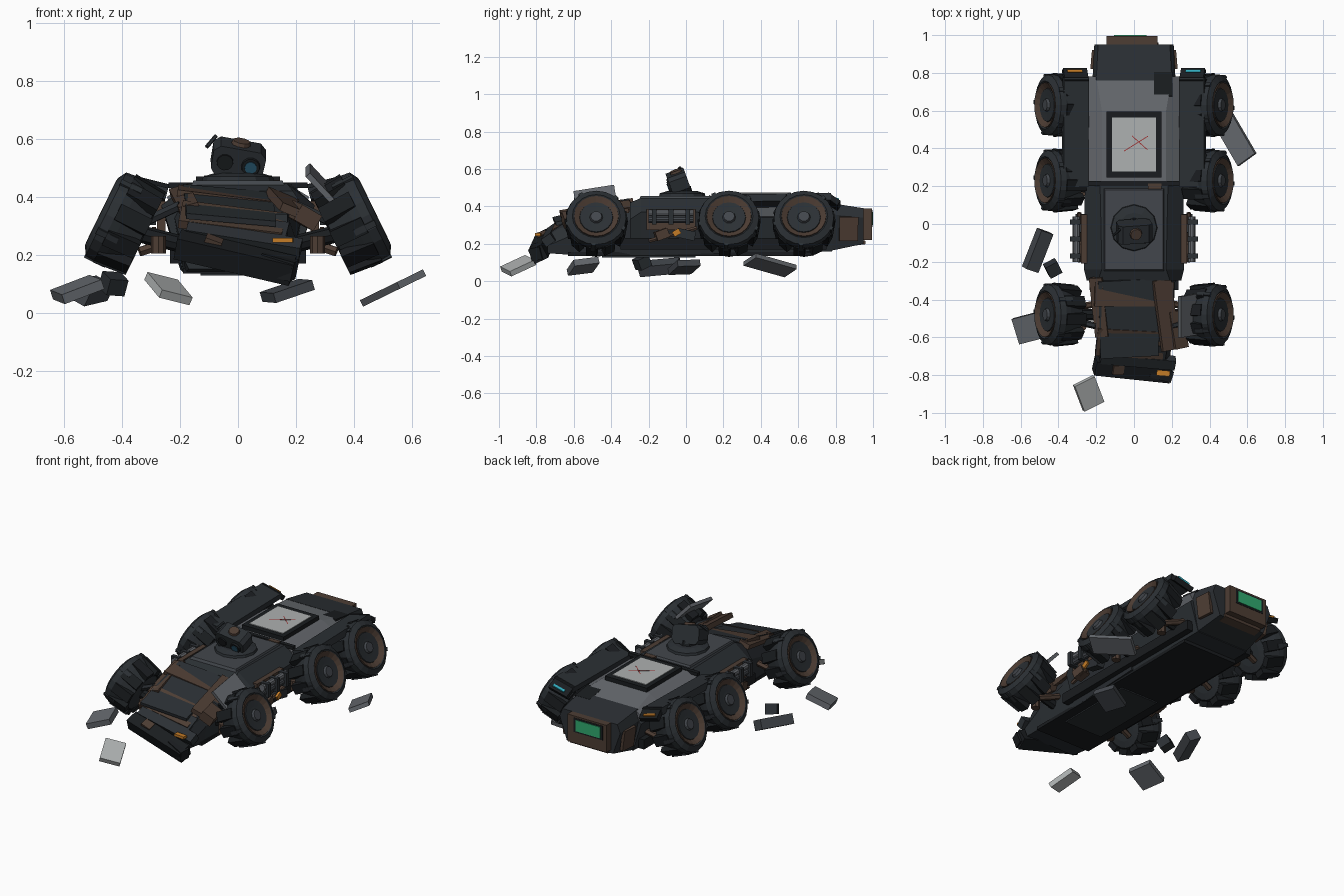
import bpy, bmesh
from math import sin, cos, pi, radians
from mathutils import Matrix, Vector, Euler

if "Cube" in bpy.data.objects:
    bpy.data.objects.remove(bpy.data.objects["Cube"])


def mat(name, r, g, b):
    m = bpy.data.materials.new(name)
    m.diffuse_color = (r, g, b, 1)
    m.use_nodes = True
    m.node_tree.nodes["Principled BSDF"].inputs["Base Color"].default_value = m.diffuse_color
    return m


DARK = mat("dark_steel", .024, .029, .034)
BLACK = mat("black_rubber", .010, .012, .014)
SLATE = mat("slate", .055, .062, .072)
GREY = mat("grey_armour", .13, .14, .155)
LIGHT = mat("pale_panel", .42, .44, .44)
RUST = mat("rust", .075, .047, .034)
ORANGE = mat("orange_lamp", .55, .2, .02)
GREEN = mat("green_lamp", .03, .4, .16)
CYAN = mat("cyan_lamp", .03, .4, .5)
BLUE = mat("blue_lens", .02, .09, .15)
RED = mat("red_mark", .35, .03, .03)


def mesh(name, verts, faces, m, M=None):
    me = bpy.data.meshes.new(name)
    me.from_pydata([tuple(v) for v in verts], [], faces)
    if M:
        me.transform(M)
    bm = bmesh.new()
    bm.from_mesh(me)
    bmesh.ops.recalc_face_normals(bm, faces=bm.faces)
    bm.to_mesh(me)
    bm.free()
    me.materials.append(m)
    ob = bpy.data.objects.new(name, me)
    bpy.context.collection.objects.link(ob)
    return ob


def rings(name, rows, m, M=None):
    """Skin a list of equal-length point rings and cap the ends."""
    n = len(rows[0])
    f = [(k*n+i, k*n+(i+1) % n, (k+1)*n+(i+1) % n, (k+1)*n+i)
         for k in range(len(rows)-1) for i in range(n)]
    f += [tuple(range(n)), tuple(range((len(rows)-1)*n, len(rows)*n))]
    return mesh(name, [p for r in rows for p in r], f, m, M)


def place(c, rot):
    return Matrix.Translation(c) @ Euler([radians(a) for a in rot]).to_matrix().to_4x4()


def box(name, c, s, m, rot=(0, 0, 0), taper=1, M=None):
    x, y, z = (v/2 for v in s)
    T = place(c, rot)
    ring = [(-x, -y), (x, -y), (x, y), (-x, y)]
    rows = [[(a, b, -z) for a, b in ring], [(a*taper, b*taper, z) for a, b in ring]]
    return rings(name, rows, m, (M @ T) if M else T)


def lathe(name, prof, m, M, n=16):
    rows = [[(r*cos(2*pi*i/n), r*sin(2*pi*i/n), z) for i in range(n)] for z, r in prof]
    return rings(name, rows, m, M)


def rod(name, a, b, r, m, n=8):
    a, b = Vector(a), Vector(b)
    M = Matrix.Translation(a) @ (b-a).to_track_quat('Z', 'Y').to_matrix().to_4x4()
    return lathe(name, [(0, r), ((b-a).length, r)], m, M, n)


def hull(name, secs, m):
    """Sections along y: y, z bottom/shoulder/top, half width bottom/shoulder/top."""
    rows = [[(-wb, y, zb), (wb, y, zb), (wm, y, zm), (wt, y, zt), (-wt, y, zt), (-wm, y, zm)]
            for y, zb, zm, zt, wb, wm, wt in secs]
    return rings(name, rows, m)


# main hull
hull("front_hull", [(-.74, .15, .19, .24, .17, .19, .17), (-.6, .14, .25, .34, .18, .20, .17),
                    (-.28, .14, .33, .40, .19, .22, .18)], DARK)
hull("mid_hull", [(-.30, .14, .33, .42, .19, .25, .19), (-.24, .14, .37, .445, .19, .265, .17),
                  (.22, .15, .37, .445, .2, .26, .18)], DARK)
hull("rear_lower_hull", [(.21, .15, .34, .36, .19, .235, .2), (.78, .16, .34, .36, .18, .235, .2)], DARK)
hull("rear_deck", [(.21, .34, .40, .445, .225, .245, .17), (.6, .34, .40, .445, .225, .245, .17),
                   (.78, .34, .385, .415, .21, .24, .2)], GREY)
hull("tail_hull", [(.76, .16, .36, .42, .18, .22, .2), (.95, .2, .34, .39, .16, .21, .19)], DARK)
box("belly_plate", (0, .02, .145), (.38, 1.3, .02), BLACK)
box("belly_skid", (0, -.2, .135), (.26, .5, .015), DARK)

# rear deck panel with cross mark
box("panel_frame", (0, .42, .455), (.29, .35, .03), BLACK)
box("panel_screen", (0, .42, .464), (.235, .285, .02), LIGHT)
box("panel_mark", (.01, .425, .4745), (.15, .004, .002), RED, (0, 0, 32))
box("panel_mark", (.03, .43, .4745), (.11, .004, .002), RED, (0, 0, -42))
box("deck_seam", (0, .215, .44), (.48, .025, .02), BLACK)
box("tail_notch", (.155, .74, .417), (.1, .13, .012), BLACK, (-8, 0, 0))

# turret deck, ring and sensor head
box("turret_deck", (0, -.03, .448), (.32, .44, .016), SLATE, taper=.96)
box("deck_chip", (.11, .2, .447), (.07, .03, .02), RUST)
lathe("turret_ring", [(0, .125), (.018, .12), (.03, .08)], DARK, Matrix.Translation((0, -.02, .452)), 12)
lathe("turret_neck", [(0, .06), (.05, .045)], BLACK, Matrix.Translation((0, -.02, .46)), 8)
H = place((0, -.035, .53), (20, 10, 4))
head = [[(x, y, z) for x, z in ((-.07, -.055), (.07, -.055), (.09, -.03), (.092, .035),
                                (.07, .055), (-.07, .055), (-.092, .035), (-.09, -.03))] for y in (-.055, .045)]
rings("sensor_head", head, DARK, H)
F = H @ Matrix.Rotation(pi/2, 4, 'X')
lathe("lens_rim", [(.05, .034), (.066, .031)], BLACK, F @ Matrix.Translation((.044, 0, 0)), 12)
lathe("lens", [(.05, .023), (.069, .021)], BLUE, F @ Matrix.Translation((.044, 0, 0)), 12)
lathe("broken_lens", [(.05, .03), (.062, .028)], BLACK, F @ Matrix.Translation((-.046, 0, 0)), 12)
lathe("head_cap", [(.05, .035), (.068, .03)], RUST, H, 10)
rod("antenna", (-.108, -.06, .572), (-.076, -.03, .61), .007, DARK, 6)

# crumpled front armour
box("nose_bumper", (-.01, -.77, .19), (.41, .08, .08), BLACK, (25, 13, -6))
box("nose_lip", (.02, -.72, .25), (.40, .06, .05), DARK, (35, 9, -5))
box("nose_rust", (-.09, -.765, .23), (.06, .05, .06), RUST, (20, 20, 0))
box("nose_chin", (.14, -.79, .16), (.12, .06, .07), BLACK, (10, 15, -15))
box("front_lamp", (.155, -.79, .25), (.07, .03, .016), ORANGE, (0, 0, -5))
box("glacis_plate", (-.03, -.5, .37), (.31, .42, .02), DARK, (14, 5, 3))
box("glacis_fold", (.01, -.68, .29), (.32, .12, .025), DARK, (35, 8, -5))
box("glacis_rust", (-.02, -.63, .318), (.36, .16, .03), RUST, (26, 7, -3))
box("glacis_rear_rust", (0, -.37, .395), (.42, .13, .025), RUST, (8, 7, 0))
box("left_rust_strip", (-.185, -.44, .39), (.07, .32, .03), RUST, (12, -15, 3))
box("right_rust_strip", (.17, -.48, .375), (.1, .38, .03), RUST, (9, 22, 11))
box("right_rust_flap", (.225, -.56, .335), (.08, .2, .06), RUST, (5, 30, 12))
box("loose_shield", (.285, -.485, .445), (.02, .22, .13), GREY, (12, -42, -8))

# tail plate and lamp
box("tail_plate", (-.01, .965, .305), (.27, .058, .17), RUST)
box("tail_lamp_frame", (-.02, .985, .335), (.2, .022, .09), BLACK)
box("tail_lamp", (-.02, .994, .335), (.17, .012, .07), GREEN)
box("tail_underplate", (0, .9, .2), (.26, .12, .02), RUST, (8, 0, 0))

# parts repeated on both sides
for s in (-1, 1):
    # rear fenders with flap and lamp
    box("rear_fender", (s*.31, .485, .432), (.135, .58, .04), DARK, (1, -s*14, 0))
    box("fender_flap", (s*.31, .785, .425), (.13, .08, .03), BLACK, (-35, -s*14, 0))
    box("fender_lamp", (s*.315, .808, .425), (.08, .015, .022), CYAN if s > 0 else ORANGE, (-20, -s*14, 0))
    box("tail_side_rust", (s*.208, .87, .28), (.02, .1, .13), RUST, (0, s*8, s*5))
    box("side_sill", (s*.215, .2, .2), (.04, 1.1, .06), BLACK)
    # side pipes with clamps and scrap
    for k, z in enumerate((.365, .33)):
        rod("side_pipe", (s*.305, -.2, z), (s*.305, .04, z), .02, GREY if k == 0 else SLATE, 10)
    for y in (-.17, -.08, .01):
        box("pipe_clamp", (s*.31, y, .345), (.055, .025, .085), DARK)
    box("pipe_backing", (s*.265, -.08, .33), (.03, .26, .11), RUST)
    box("scrap_box", (s*.285, -.13, .25), (.06, .07, .05), RUST, (20, 0, 10))
    box("scrap_box", (s*.285, 0, .25), (.05, .1, .05), DARK, (-12, 0, 0))
    rod("scrap_pipe", (s*.29, -.2, .215), (s*.29, .06, .285), .012, RUST, 6)
    box("scrap_lamp", (s*.315, -.05, .26), (.015, .04, .03), ORANGE if s > 0 else RUST, (30, 0, 0))

    # wheels leaning inward at the top, with a dished face
    for y in (-.48, .23, .63):
        axis = Vector((s*cos(radians(26)), 0, sin(radians(26))))
        M = Matrix.Translation((s*.445, y, .335)) @ axis.to_track_quat('Z', 'Y').to_matrix().to_4x4()
        lathe("tyre", [(-.14, .08), (-.135, .12), (-.05, .155), (-.02, .163), (.012, .16), (.03, .128),
                       (.008, .1)], DARK, M, 20)
        lathe("rim_ring", [(0, .124), (.031, .119), (.012, .088)], RUST, M, 20)
        lathe("wheel_disc", [(0, .095), (.018, .088), (.016, .05)], DARK, M, 16)
        lathe("hub", [(.01, .038), (.03, .03)], SLATE, M, 10)
        # chunky tread, with pegs standing out on alternate blocks
        for i in range(10):
            R = M @ Matrix.Rotation(2*pi*(i+.25)/10, 4, 'Z')
            box("tread_block", (.145, 0, -.08), (.034, .06, .12), BLACK, (0, 5, 0), M=R)
            if i % 2:
                box("tread_peg", (.156, .01, -.025), (.022, .022, .08), DARK, M=R)
        # axle and suspension
        rod("axle", (s*.17, y, .23), (s*.33, y, .27), .03, BLACK)
        rod("upper_arm", (s*.2, y-.06, .37), (s*.33, y-.03, .31), .018, DARK, 6)
        rod("lower_arm", (s*.19, y+.06, .26), (s*.34, y+.03, .21), .018, RUST, 6)
        lathe("spring_cup", [(-.03, .026), (.03, .026)], RUST, Matrix.Translation((s*.275, y-.06, .235)), 8)

# scattered debris: centre, size, tilt and turn, material
for c, size, (rx, ry, rz), m in (
        ((.535, .45, .085), (.12, .26, .025), (0, -26, 33), GREY),
        ((-.51, -.14, .075), (.075, .22, .06), (14, 25, -17), SLATE),
        ((-.43, -.235, .10), (.07, .07, .06), (20, 15, 30), DARK),
        ((-.555, -.55, .08), (.15, .14, .035), (12, -18, 14), GREY),
        ((-.24, -.897, .083), (.12, .155, .03), (16, 22, 27), LIGHT),
        ((.17, -.01, .075), (.15, .13, .035), (8, -16, 20), SLATE)):
    box("debris_slab", (0, 0, 0), size, m, (0, 0, rz), M=place(c, (rx, ry, 0)))
